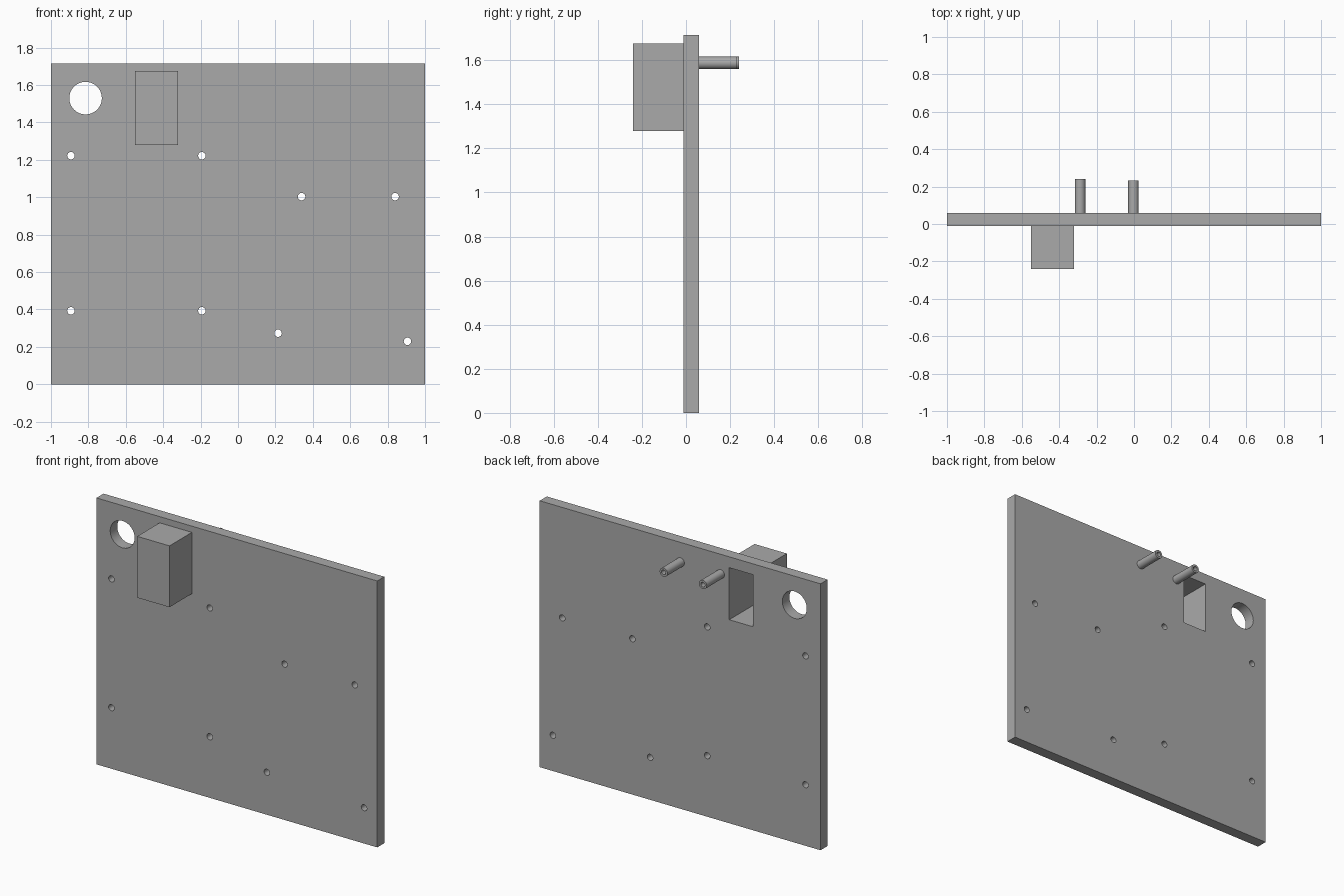
import bpy
import math

if "Cube" in bpy.data.objects:
    bpy.data.objects.remove(bpy.data.objects["Cube"], do_unlink=True)

grey = bpy.data.materials.new("plain_grey")
grey.use_nodes = True
colour = (0.4, 0.4, 0.4, 1)
grey.diffuse_color = colour
grey.node_tree.nodes["Principled BSDF"].inputs["Base Color"].default_value = colour

BACK, FRONT = 0.06, -0.012


def box(name, x0, x1, y0, y1, z0, z1):
    bpy.ops.mesh.primitive_cube_add(size=1, location=((x0 + x1) / 2, (y0 + y1) / 2, (z0 + z1) / 2))
    ob = bpy.context.object
    ob.name = name
    ob.scale = (x1 - x0, y1 - y0, z1 - z0)
    bpy.ops.object.transform_apply(location=False, rotation=False, scale=True)
    ob.data.materials.append(grey)
    return ob


def rod(name, x, z, radius, y0, y1, sides=32):
    bpy.ops.mesh.primitive_cylinder_add(vertices=sides, radius=radius, depth=y1 - y0,
                                        location=(x, (y0 + y1) / 2, z),
                                        rotation=(math.pi / 2, 0, 0))
    ob = bpy.context.object
    ob.name = name
    ob.data.materials.append(grey)
    return ob


def combine(target, tool, operation="DIFFERENCE"):
    mod = target.modifiers.new("combine", "BOOLEAN")
    mod.operation = operation
    mod.solver = "EXACT"
    mod.object = tool
    bpy.ops.object.select_all(action="DESELECT")
    bpy.context.view_layer.objects.active = target
    target.select_set(True)
    bpy.ops.object.modifier_apply(modifier=mod.name)
    bpy.data.objects.remove(tool, do_unlink=True)


def smooth(ob):
    bpy.ops.object.select_all(action="DESELECT")
    bpy.context.view_layer.objects.active = ob
    ob.select_set(True)
    bpy.ops.object.shade_smooth_by_angle(angle=math.radians(30))


# Upright panel with a hollow housing on its front, open at the back
panel = box("panel", -1, 1, FRONT, BACK, 0, 1.715)
housing = box("housing", -0.55, -0.32, -0.24, 0.02, 1.28, 1.675)
combine(panel, housing, "UNION")
combine(panel, box("pocket", -0.52, -0.35, -0.212, 0.2, 1.31, 1.645))

# Large round opening and small screw holes
combine(panel, rod("opening", -0.815, 1.53, 0.087, -0.2, 0.2, 48))
screw_holes = [(x, z) for x in (-0.893, -0.193) for z in (0.393, 1.222)]
screw_holes += [(0.34, 1.003), (0.84, 1.003), (0.214, 0.273), (0.906, 0.23)]
for x, z in screw_holes:
    combine(panel, rod("screw_hole", x, z, 0.02, -0.2, 0.2, 24))
smooth(panel)

# Hollow pegs on the back
for name, x, end in (("right_peg", -0.288, 0.24), ("middle_peg", -0.003, 0.232)):
    peg = rod(name, x, 1.588, 0.028, BACK - 0.01, end)
    combine(peg, rod("bore", x, 1.588, 0.015, BACK + 0.005, 0.3, 24))
    smooth(peg)
